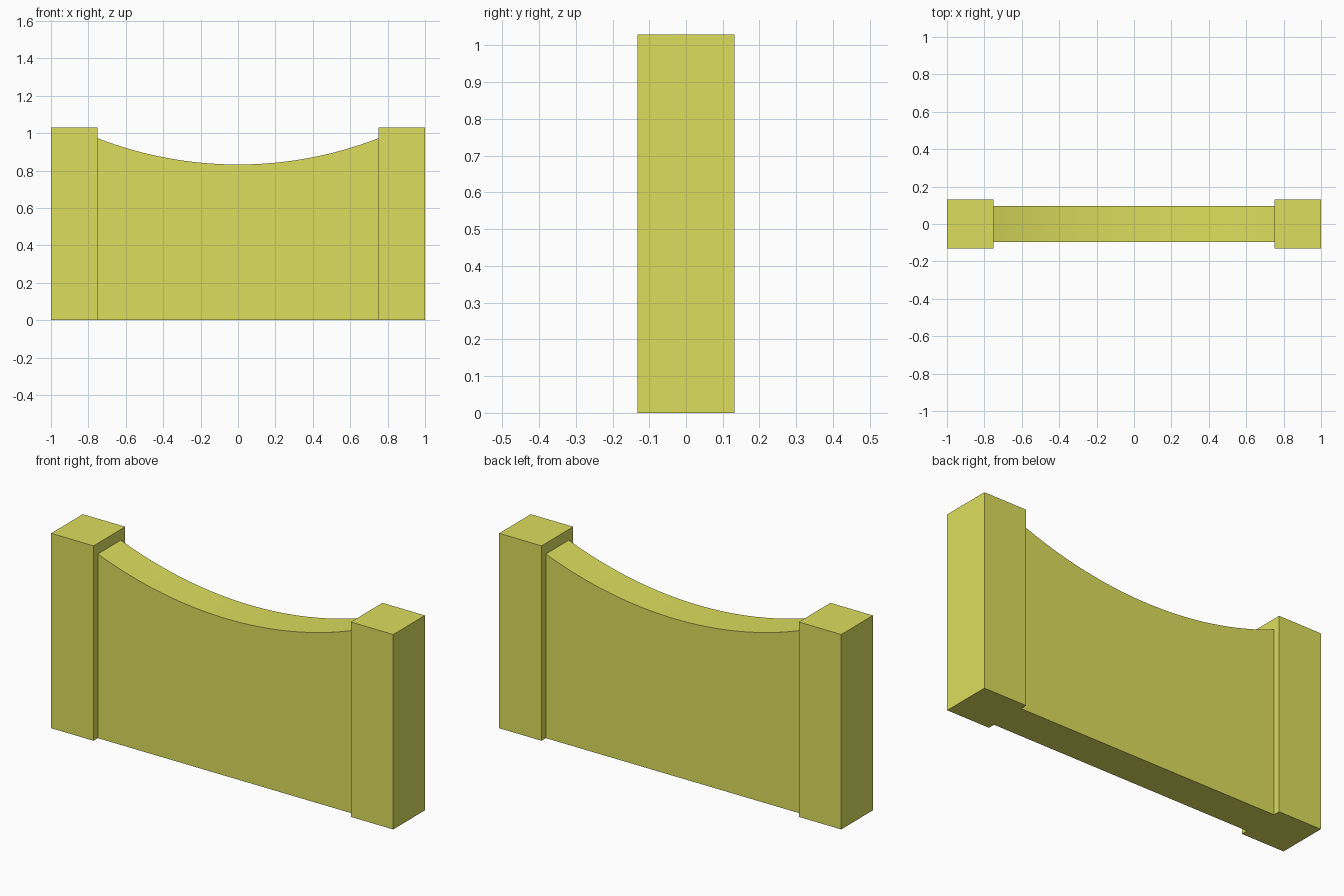
import bpy, bmesh, math

if "Cube" in bpy.data.objects:
    bpy.data.objects.remove(bpy.data.objects["Cube"])

mat = bpy.data.materials.new("yellow")
mat.diffuse_color = (0.72, 0.73, 0.11, 1)
mat.use_nodes = True
mat.node_tree.nodes["Principled BSDF"].inputs["Base Color"].default_value = mat.diffuse_color

INNER, HEIGHT = 0.752, 1.03


def extrude_profile(name, points, half_depth):
    """Closed x-z profile extruded symmetrically along y."""
    bm = bmesh.new()
    face = bm.faces.new([bm.verts.new((x, -half_depth, z)) for x, z in points])
    out = bmesh.ops.extrude_face_region(bm, geom=[face])
    verts = [v for v in out["geom"] if isinstance(v, bmesh.types.BMVert)]
    bmesh.ops.translate(bm, verts=verts, vec=(0, 2 * half_depth, 0))
    bmesh.ops.recalc_face_normals(bm, faces=bm.faces)
    mesh = bpy.data.meshes.new(name)
    bm.to_mesh(mesh)
    bm.free()
    mesh.materials.append(mat)
    obj = bpy.data.objects.new(name, mesh)
    bpy.context.collection.objects.link(obj)
    return obj


# End posts
for side, name in ((-1, "left_post"), (1, "right_post")):
    a, b = side * INNER, side * 1.0
    extrude_profile(name, [(a, 0), (b, 0), (b, HEIGHT), (a, HEIGHT)], 0.132)

# Wall panel with a sagging circular-arc top
low, high, segments = 0.832, 0.973, 32
sag = high - low
radius = (INNER ** 2 + sag ** 2) / (2 * sag)
half_angle = math.asin(INNER / radius)
profile = [(-INNER, 0), (INNER, 0)]
for i in range(segments + 1):
    t = half_angle * (1 - 2 * i / segments)
    profile.append((radius * math.sin(t), low + radius * (1 - math.cos(t))))
panel = extrude_profile("wall_panel", profile, 0.096)

# Smooth the curved top, keep edges sharp
bpy.context.view_layer.objects.active = panel
panel.select_set(True)
bpy.ops.object.shade_smooth_by_angle(angle=math.radians(30))
